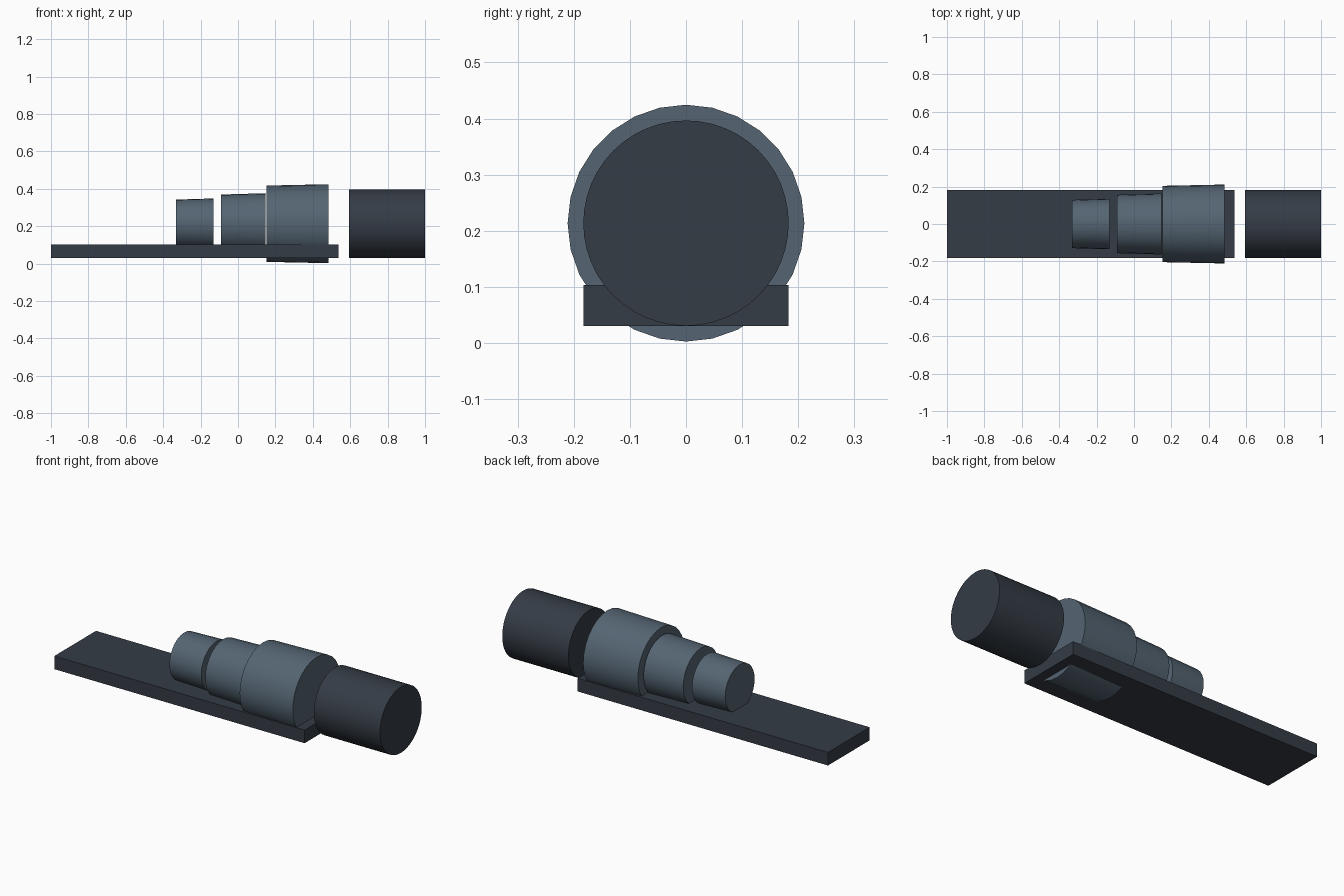
import bpy, math

if "Cube" in bpy.data.objects:
    bpy.data.objects.remove(bpy.data.objects["Cube"])

AXIS_Z = 0.2135


def material(name, rgb):
    m = bpy.data.materials.new(name)
    m.diffuse_color = (*rgb, 1)
    m.use_nodes = True
    m.node_tree.nodes["Principled BSDF"].inputs["Base Color"].default_value = m.diffuse_color
    return m


dark = material("dark_housing", (0.035, 0.045, 0.06))
steel = material("blue_steel", (0.09, 0.13, 0.17))


def drum(name, x0, x1, r0, r1, sides, mat):
    """Closed, optionally tapered drum lying along x."""
    bpy.ops.mesh.primitive_cone_add(
        vertices=sides, radius1=r0, radius2=r1, depth=x1 - x0,
        location=((x0 + x1) / 2, 0, AXIS_Z), rotation=(0, math.pi / 2, 0))
    ob = bpy.context.object
    ob.name = name
    ob.data.materials.append(mat)
    bpy.ops.object.shade_smooth_by_angle(angle=math.radians(30))


# Flat mounting plate
bpy.ops.mesh.primitive_cube_add(size=1, location=(-0.2315, 0, 0.0667))
plate = bpy.context.object
plate.name = "base_plate"
plate.scale = (1.537, 0.366, 0.0725)
bpy.ops.object.transform_apply(location=False, rotation=False, scale=True)
plate.data.materials.append(dark)

# Three tapered drums, stepping up in size toward the end cylinder
for name, x0, x1, r0, r1 in (
        ("small_drum", -0.331, -0.131, 0.129, 0.135),
        ("middle_drum", -0.092, 0.147, 0.156, 0.163),
        ("large_drum", 0.153, 0.484, 0.204, 0.211)):
    drum(name, x0, x1, r0, r1, 28, steel)

# Separate straight end cylinder
drum("end_cylinder", 0.594, 1.0, 0.183, 0.183, 48, dark)
